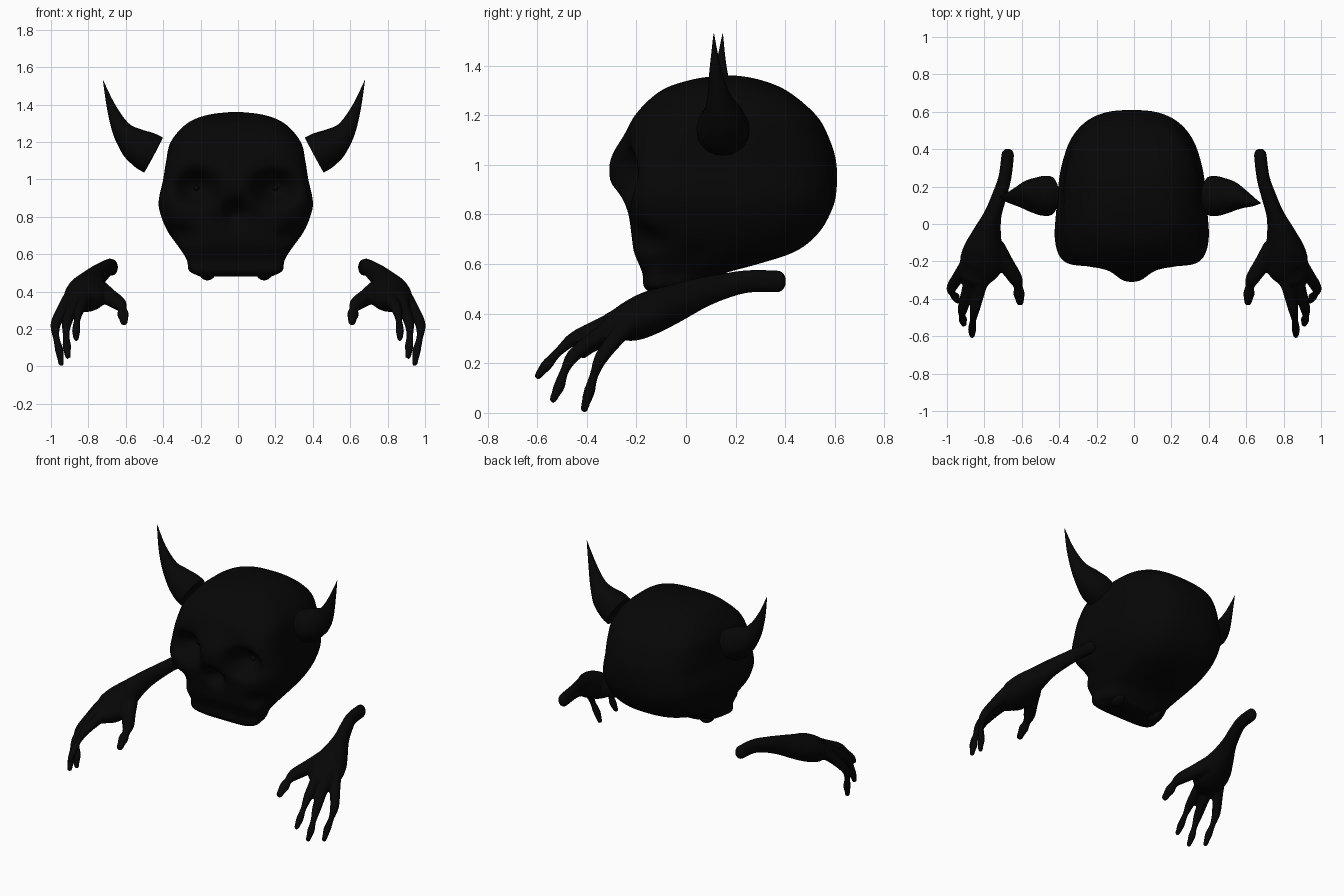
import bpy, bmesh, math
from mathutils import Vector

old = bpy.data.objects.get("Cube")
if old:
    bpy.data.objects.remove(old, do_unlink=True)

black = bpy.data.materials.new("charred_black")
black.use_nodes = True
black.diffuse_color = (0.002, 0.002, 0.002, 1)
black.node_tree.nodes["Principled BSDF"].inputs["Base Color"].default_value = black.diffuse_color


def spline(rows, steps):
    """Smooth Catmull-Rom interpolation of rows of any width."""
    result = []
    padded = [rows[0], *rows, rows[-1]]
    for before, start, end, after in zip(padded, padded[1:], padded[2:], padded[3:]):
        for step in range(steps):
            t = step / steps
            row = []
            for p, q, r, s in zip(before, start, end, after):
                cubic = 3 * (q - r) + s - p
                square = 2 * p - 5 * q + 4 * r - s
                row.append(q + t * (r - p + t * (square + t * cubic)) / 2)
            result.append(row)
    result.append(list(rows[-1]))
    return result


def loft(bm, rings):
    """Skin a list of closed rings and cap both ends."""
    loops = [[bm.verts.new(point) for point in ring] for ring in rings]
    for lower, upper in zip(loops, loops[1:]):
        for i in range(len(lower)):
            bm.faces.new((lower[i - 1], lower[i], upper[i], upper[i - 1]))
    bm.faces.new(loops[0])
    bm.faces.new(loops[-1])


def tube(bm, rows, round_ends=True, sides=20):
    """Elliptical tube; each row is x, y, z, width radius, height radius."""
    rows = spline(rows, 5)
    points = [Vector(row[:3]) for row in rows]
    last = len(points) - 1
    angles = [math.tau * k / sides for k in range(sides)]
    rings = []
    for i, (center, row) in enumerate(zip(points, rows)):
        width, height = row[3:]
        along = (points[min(i + 1, last)] - points[max(i - 1, 0)]).normalized()
        across = along.cross(Vector((0, 0, 1))).normalized()
        up = across.cross(along)
        tilts = [0]
        if round_ends and i == 0:
            tilts = [-1.2, -0.8, -0.4, 0]
        elif round_ends and i == last:
            tilts = [0, 0.4, 0.8, 1.2]
        for tilt in tilts:
            scale = math.cos(tilt)
            middle = center + along * math.sin(tilt) * min(width, height)
            rings.append([middle + across * math.cos(a) * width * scale
                          + up * math.sin(a) * height * scale for a in angles])
    loft(bm, rings)


def finish(bm, name, voxel=0, smooth=0):
    """Turn the bmesh into a smooth shaded object."""
    bmesh.ops.recalc_face_normals(bm, faces=bm.faces)
    mesh = bpy.data.meshes.new(name)
    bm.to_mesh(mesh)
    bm.free()
    mesh.materials.append(black)
    part = bpy.data.objects.new(name, mesh)
    bpy.context.collection.objects.link(part)
    if voxel:
        fuse = part.modifiers.new("fuse", "REMESH")
        fuse.mode = "VOXEL"
        fuse.voxel_size = voxel
        fuse.use_smooth_shade = True
    if smooth:
        soften = part.modifiers.new("soften", "SMOOTH")
        soften.iterations = smooth
    bpy.ops.object.select_all(action="DESELECT")
    part.select_set(True)
    bpy.context.view_layer.objects.active = part
    bpy.ops.object.shade_smooth_by_angle(angle=math.radians(50))


def ball(name, center, size):
    bm = bmesh.new()
    bmesh.ops.create_uvsphere(bm, u_segments=20, v_segments=12, radius=1)
    bmesh.ops.scale(bm, vec=size, verts=bm.verts)
    bmesh.ops.translate(bm, vec=center, verts=bm.verts)
    finish(bm, name)


def clamp(value):
    return max(0, min(1, value))


# Skull levels: height, half width, front y, back y
SKULL_X = -0.012
LEVELS = [(0.48, 0.19, -0.14, 0.05), (0.51, 0.25, -0.17, 0.08),
          (0.56, 0.26, -0.175, 0.15), (0.6, 0.28, -0.19, 0.29),
          (0.65, 0.315, -0.21, 0.44), (0.72, 0.365, -0.22, 0.53),
          (0.8, 0.4, -0.23, 0.58), (0.88, 0.415, -0.245, 0.605),
          (1, 0.39, -0.25, 0.607), (1.1, 0.375, -0.24, 0.58),
          (1.2, 0.35, -0.205, 0.525), (1.3, 0.26, -0.1, 0.405),
          (1.345, 0.15, 0.03, 0.29), (1.36, 0.03, 0.14, 0.2)]
# Face relief, mirrored: side offset, height, width, tallness, push inward
EYE_X, EYE_Z = 0.21, 0.955
RELIEF = {"eye_socket": (EYE_X, EYE_Z, 0.1, 0.085, 0.14),
          "nose_hole": (0, 0.82, 0.055, 0.065, 0.08),
          "nose_bridge": (0, 0.97, 0.13, 0.13, -0.06),
          "cheek_hollow": (0.31, 0.7, 0.08, 0.06, 0.06)}


def face_push(x, z):
    total = 0
    for side, height, width, tallness, push in RELIEF.values():
        distance = math.hypot((abs(x) - side) / width, (z - height) / tallness)
        total += push * math.exp(-distance ** 2.6)
    return total


def skull_ring(z, half_width, front, back, sides=160):
    """Squarish oval section, flatter at the face and narrower behind."""
    middle = front + (back - front) * 0.45
    lower = clamp((1.25 - z) / 0.25)
    ring = []
    for k in range(sides):
        angle = math.tau * k / sides
        c, s = math.cos(angle), math.sin(angle)
        is_face = s < 0
        power = 3 + 2.5 * lower if is_face else 2.7
        radius = (abs(c) ** power + abs(s) ** power) ** (-1 / power)
        x, depth = c * radius * half_width, s * radius
        x *= 1 - 0.08 * lower * clamp(0.5 + depth)
        if is_face:
            y = middle + depth * (middle - front)
            y += face_push(x, z) * clamp((middle - y) / 0.2)
        else:
            y = middle + depth * (back - middle)
        ring.append((x + SKULL_X, y, z))
    return ring


bm = bmesh.new()
loft(bm, [skull_ring(*level) for level in spline(LEVELS, 6)])
finish(bm, "skull", smooth=3)

# Horn and forearm rows: x, y, z, width radius, height radius
HORN = [(0.43, 0.15, 1.13, 0.106, 0.106), (0.475, 0.15, 1.155, 0.105, 0.104),
        (0.535, 0.15, 1.195, 0.085, 0.087), (0.6, 0.14, 1.265, 0.05, 0.053),
        (0.655, 0.13, 1.385, 0.024, 0.025), (0.7, 0.13, 1.53, 0.001, 0.001)]
FOREARM = [(0.675, 0.37, 0.53, 0.034, 0.045), (0.69, 0.25, 0.53, 0.035, 0.046),
           (0.72, 0.15, 0.51, 0.04, 0.052), (0.755, 0.05, 0.48, 0.048, 0.064),
           (0.785, -0.05, 0.44, 0.077, 0.078), (0.805, -0.14, 0.405, 0.108, 0.088),
           (0.82, -0.22, 0.37, 0.115, 0.082), (0.845, -0.28, 0.355, 0.085, 0.06)]
# Digit joints: root, first knuckle, second knuckle, tip
DIGITS = {"thumb": [(0.74, -0.14, 0.4), (0.635, -0.29, 0.335), (0.615, -0.37, 0.28), (0.61, -0.415, 0.24)],
          "inner": [(0.8, -0.25, 0.385), (0.85, -0.45, 0.3), (0.865, -0.56, 0.195), (0.865, -0.595, 0.15)],
          "middle": [(0.86, -0.26, 0.37), (0.915, -0.45, 0.235), (0.915, -0.51, 0.11), (0.91, -0.535, 0.055)],
          "outer": [(0.89, -0.22, 0.37), (0.975, -0.34, 0.225), (0.955, -0.39, 0.085), (0.945, -0.41, 0.016)]}
KNOBBLY = [0.044, 0.034, 0.028, 0.018, 0.023, 0.018, 0.016]


def place(rows, mirror, shift=0):
    return [(mirror * x + shift, *rest) for x, *rest in rows]


for side, mirror in (("left", 1), ("right", -1)):
    ball(side + "_pupil", (mirror * EYE_X + SKULL_X, -0.115, EYE_Z), (0.016, 0.016, 0.016))
    ball(side + "_jaw_knob", (mirror * 0.152 + SKULL_X, 0, 0.505), (0.045, 0.06, 0.045))

    # Horn: flared base curving up to a sharp tip, each leaning a little differently
    bm = bmesh.new()
    leaning = [(x, y - mirror * (z - 1.13) * 0.045, z, *radii) for x, y, z, *radii in HORN]
    tube(bm, place(leaning, mirror, SKULL_X * 1.8), round_ends=False)
    finish(bm, side + "_horn")

    # Forearm, palm and knobbly digits fused into one hand
    bm = bmesh.new()
    tube(bm, place(FOREARM, mirror))
    for name, joints in DIGITS.items():
        thick = 1.35 if name == "thumb" else 1
        path = place(spline(joints, 2), mirror)
        tube(bm, [(*point, r * thick, r * thick) for point, r in zip(path, KNOBBLY)])
    finish(bm, side + "_hand", voxel=0.008, smooth=4)
